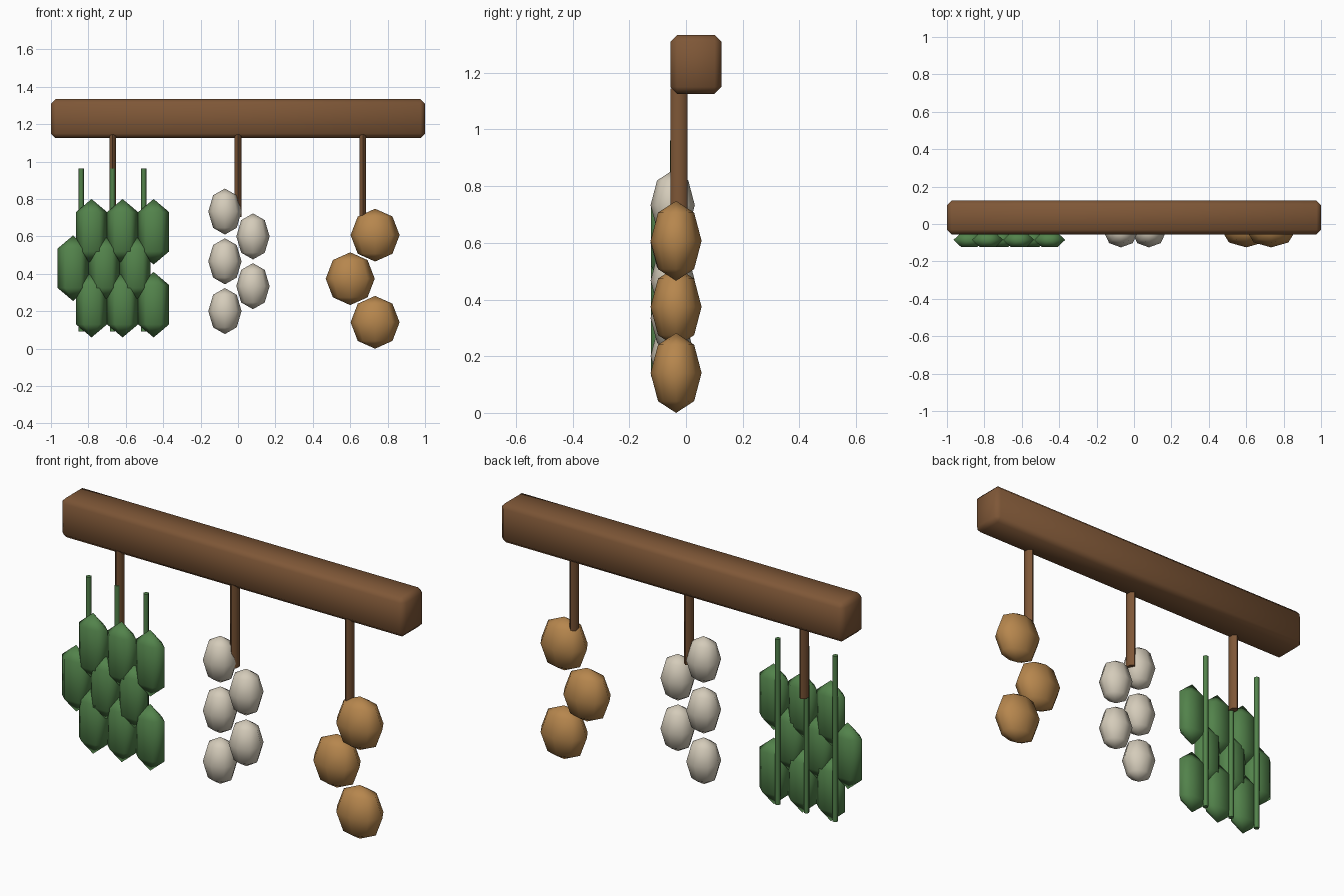
import bpy, bmesh, math

if "Cube" in bpy.data.objects:
    bpy.data.objects.remove(bpy.data.objects["Cube"])


def material(name, rgb):
    m = bpy.data.materials.new(name)
    m.diffuse_color = (*rgb, 1)
    m.use_nodes = True
    m.node_tree.nodes["Principled BSDF"].inputs["Base Color"].default_value = m.diffuse_color
    return m


WOOD = material("brown wood", (0.21, 0.095, 0.038))
GREEN = material("leaf green", (0.085, 0.225, 0.07))
WHITE = material("garlic white", (0.66, 0.60, 0.49))
GOLD = material("onion gold", (0.47, 0.24, 0.075))


def add_mesh(name, bm, mat, smooth=True):
    bmesh.ops.recalc_face_normals(bm, faces=bm.faces)
    for f in bm.faces:
        f.smooth = smooth
    me = bpy.data.meshes.new(name)
    bm.to_mesh(me)
    bm.free()
    me.materials.append(mat)
    ob = bpy.data.objects.new(name, me)
    bpy.context.collection.objects.link(ob)
    return ob


def lathe(name, mat, centre, size, profile, sides, turn=0.0):
    """Spin a unit (radius, height) profile, then stretch it to half-sizes."""
    bm = bmesh.new()
    rings = []
    for r, h in profile:
        n = 1 if r == 0 else sides
        rings.append([bm.verts.new([c + s * k for c, s, k in zip(
            centre, size,
            (r * math.cos(turn + math.tau * i / sides),
             r * math.sin(turn + math.tau * i / sides), h))]) for i in range(n)])
    for a, b in zip(rings, rings[1:]):
        for i in range(sides):
            j = (i + 1) % sides
            quad = [a[i % len(a)], a[j % len(a)], b[j % len(b)], b[i % len(b)]]
            bm.faces.new(list(dict.fromkeys(quad)))
    for ring in (rings[0], rings[-1]):
        if len(ring) > 1:
            bm.faces.new(ring)
    return add_mesh(name, bm, mat)


def sharpen(ob, degrees):
    bpy.ops.object.select_all(action='DESELECT')
    ob.select_set(True)
    bpy.context.view_layer.objects.active = ob
    bpy.ops.object.shade_smooth_by_angle(angle=math.radians(degrees))


ROD = [(1, -1), (1, 1)]
BULB = [(math.sin(math.pi * i / 4) if 0 < i < 4 else 0, -math.cos(math.pi * i / 4))
        for i in range(5)]
LEAF = [(0, -1), (1, -0.6), (1, 0.6), (0, 1)]

# wooden beam with bevelled edges
bm = bmesh.new()
bmesh.ops.create_cube(bm, size=1)
for v in bm.verts:
    v.co = (v.co.x * 2, v.co.y * 0.18 + 0.035, v.co.z * 0.208 + 1.23)
bmesh.ops.bevel(bm, geom=bm.edges[:], offset=0.024, segments=1, affect='EDGES')
add_mesh("beam", bm, WOOD)

# three hanging pegs
for i, x in enumerate((-0.67, 0, 0.667)):
    sharpen(lathe(f"hanging_peg_{i}", WOOD, (x, -0.025, 0.925), (0.021, 0.03, 0.22),
                  ROD, 6, math.pi / 2), 65)

# herb bunch: thin stems behind three staggered rows of leaves
for i in range(3):
    sharpen(lathe(f"herb_stem_{i}", GREEN, (-0.838 + 0.167 * i, -0.043, 0.527),
                  (0.014, 0.015, 0.435), ROD, 6), 65)
for row, (x0, z) in enumerate(((-0.783, 0.625), (-0.882, 0.43), (-0.783, 0.235))):
    for i in range(3):
        lathe(f"herb_leaf_{row}_{i}", GREEN, (x0 + 0.166 * i, -0.085, z),
              (0.083, 0.045, 0.175), LEAF, 6)

# garlic string
for i in range(5):
    lathe(f"garlic_bulb_{i}", WHITE, (0.08 if i % 2 else -0.07, -0.047, 0.733 - 0.133 * i),
          (0.089, 0.078, 0.123), BULB, 8)

# onion string
for i in range(3):
    lathe(f"onion_{i}", GOLD, (0.6 if i % 2 else 0.733, -0.035, 0.607 - 0.233 * i),
          (0.131, 0.09, 0.141), BULB, 8)
